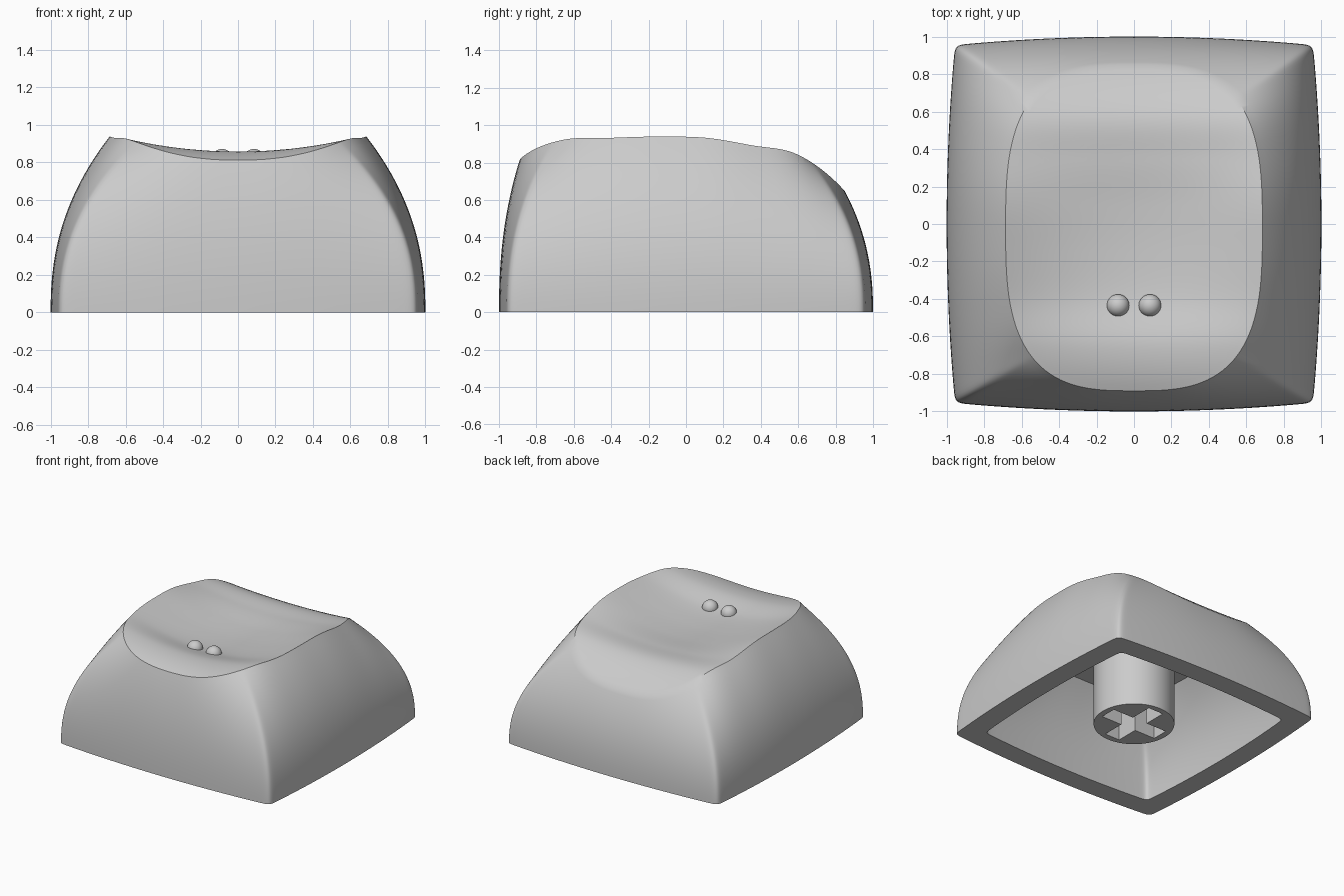
import bpy, bmesh, math
from mathutils import Vector

cube = bpy.data.objects.get("Cube")
if cube:
    bpy.data.objects.remove(cube)

grey = bpy.data.materials.new("light_grey_plastic")
grey.use_nodes = True
colour = (0.6, 0.6, 0.6, 1)
grey.diffuse_color = colour
grey.node_tree.nodes["Principled BSDF"].inputs["Base Color"].default_value = colour

SEGMENTS = 160
SIDE_RINGS = 24
DISH_RINGS = 28
INNER = 0.83     # inner opening relative to outer base

# Dish: centre-line height and crosswise curvature, evenly spaced front to back
HEIGHT = [0.808, 0.858, 0.808, 0.796, 0.802, 0.819, 0.81, 0.645]
CURVE = [0.19, 0.19, 0.28, 0.305, 0.28, 0.165, 0.09, 0.05]


def extend(a, b, c):
    """Next value of a series that continues as a parabola."""
    return 3 * a - 3 * b + c


def spline(keys, y):
    """Smooth curve through evenly spaced keys."""
    keys = [extend(*keys[:3])] + keys + [extend(*keys[:-4:-1])]
    u = (y + 0.9) / 0.25
    i = max(0, min(len(keys) - 4, int(u)))
    t = u - i
    a, b, c, d = keys[i:i + 4]
    return b + 0.5 * t * (c - a + t * (2 * a - 5 * b + 4 * c - d + t * (3 * (b - c) + d - a)))


def dish(x, y):
    return spline(HEIGHT, y) + spline(CURVE, y) * x * x


def ceiling(x, y):
    return 0.69


def squircle(angle, n):
    c, s = math.cos(angle), math.sin(angle)
    r = (abs(c) ** n + abs(s) ** n) ** (-1 / n)
    return r * c, r * s


def base_point(angle):
    x, y = squircle(angle, 60)
    return Vector((x * (1 - 0.045 * y * y), y * (1 - 0.045 * x * x)))


def dish_rim(angle):
    x, y = squircle(angle, 3)
    return Vector((0.685 * x, 0.87 * y - 0.02))


def ceiling_rim(angle):
    x, y = squircle(angle, 3.5)
    return Vector((0.6 * x, 0.63 * y))


def wall_ring(t, scale, rim_at, surface):
    """Ring on a curved wall, t = 0 at the base and 1 at the rim."""
    ring = []
    for a in angles:
        rim = rim_at(a)
        p = (base_point(a) * scale).lerp(rim, t ** 2.3)
        ring.append((p.x, p.y, t * surface(rim.x, rim.y)))
    return ring


def top_ring(f, rim_at, surface):
    """Ring across a top surface, f = 1 at the rim."""
    points = [rim_at(a) * f for a in angles]
    return [(p.x, p.y, surface(p.x, p.y)) for p in points]


def finish(obj):
    obj.data.materials.append(grey)
    bpy.ops.object.select_all(action='DESELECT')
    obj.select_set(True)
    bpy.context.view_layer.objects.active = obj
    bpy.ops.object.shade_smooth_by_angle(angle=math.radians(30))


def make_object(name, bm):
    bmesh.ops.recalc_face_normals(bm, faces=bm.faces)
    mesh = bpy.data.meshes.new(name)
    bm.to_mesh(mesh)
    bm.free()
    obj = bpy.data.objects.new(name, mesh)
    bpy.context.collection.objects.link(obj)
    return obj


# Angles crowd towards the four corners
steps = [2 * math.pi * i / SEGMENTS for i in range(SEGMENTS)]
angles = [a + 0.2 * math.sin(4 * a) for a in steps]

# Shell: flat ceiling, inner wall, outer wall and dish as one continuous skin
levels = [i / SIDE_RINGS for i in range(SIDE_RINGS + 1)]
rings = [top_ring(0.5, ceiling_rim, ceiling)]
rings += [wall_ring(t, INNER, ceiling_rim, ceiling) for t in reversed(levels)]
rings += [wall_ring(t, 1, dish_rim, dish) for t in levels]
rings += [top_ring(1 - i / DISH_RINGS, dish_rim, dish) for i in range(1, DISH_RINGS)]

bm = bmesh.new()
loops = [[bm.verts.new(p) for p in ring] for ring in rings]
for low, high in zip(loops, loops[1:]):
    for i in range(SEGMENTS):
        j = (i + 1) % SEGMENTS
        bm.faces.new((low[i], low[j], high[j], high[i]))
for loop, surface in ((loops[0], ceiling), (loops[-1], dish)):
    centre = bm.verts.new((0, 0, surface(0, 0)))
    for i in range(SEGMENTS):
        bm.faces.new((loop[i], loop[(i + 1) % SEGMENTS], centre))
finish(make_object("keycap_shell", bm))

# Mounting stem: round post with a cross-shaped socket in its underside
STEM_BOTTOM, STEM_TOP, SOCKET_TOP = 0.02, 0.72, 0.42
LONG, SHORT = 0.255, 0.068
cross = [(LONG, -SHORT), (LONG, SHORT), (SHORT, SHORT)]
for turn in range(3):
    cross += [(-y, x) for x, y in cross[-3:]]
circle = [(0.304 * math.cos(a), 0.304 * math.sin(a)) for a in steps[::2]]

bm = bmesh.new()
bottom_edges = []
for outline, top in ((circle, STEM_TOP), (cross, SOCKET_TOP)):
    low = [bm.verts.new((x, y, STEM_BOTTOM)) for x, y in outline]
    high = [bm.verts.new((x, y, top)) for x, y in outline]
    for i in range(len(outline)):
        j = (i + 1) % len(outline)
        bm.faces.new((low[i], low[j], high[j], high[i]))
        bottom_edges.append(bm.edges.get((low[i], low[j])))
    bm.faces.new(high)
bmesh.ops.triangle_fill(bm, use_beauty=True, edges=bottom_edges, normal=(0, 0, -1))
finish(make_object("mounting_stem", bm))

# Pair of small finger bumps on the dish
for side, x in (("left", 0.085), ("right", -0.085)):
    bm = bmesh.new()
    bmesh.ops.create_uvsphere(bm, u_segments=32, v_segments=16, radius=0.06)
    bump = make_object(side + "_finger_bump", bm)
    bump.location = (x, -0.435, 0.812)
    finish(bump)
